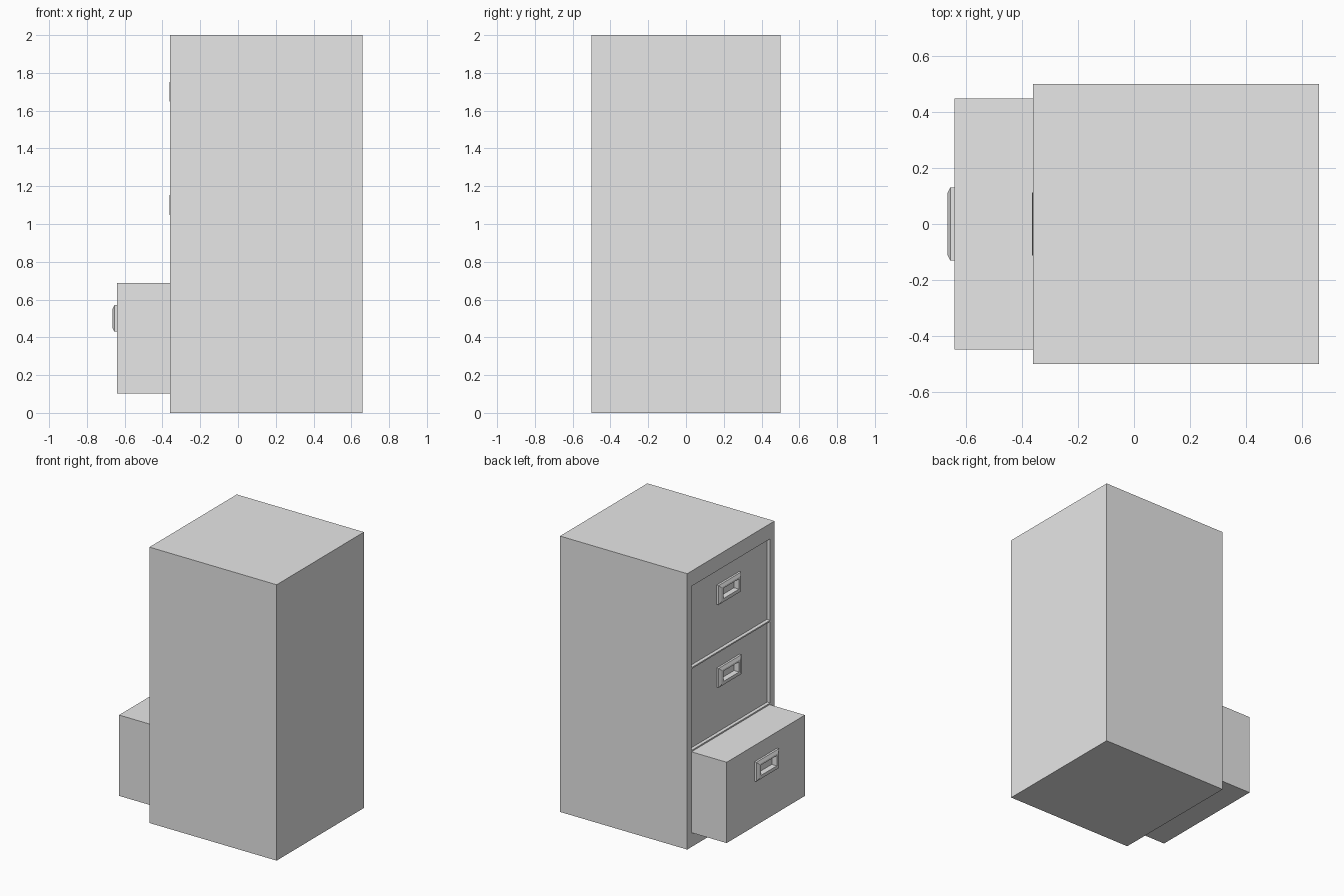
import bpy
import bmesh

cube = bpy.data.objects.get("Cube")
if cube:
    bpy.data.objects.remove(cube, do_unlink=True)

# Single painted-metal colour
metal = bpy.data.materials.new("grey_metal")
metal.use_nodes = True
GREY = (0.8, 0.8, 0.8, 1)
metal.diffuse_color = GREY
metal.node_tree.nodes["Principled BSDF"].inputs["Base Color"].default_value = GREY


def loft(name, rings, capped=True):
    """Join rectangles (x, half width, half height, centre z) along x."""
    bm = bmesh.new()
    loops = [[bm.verts.new((x, sy * w, z + sz * h))
              for sy, sz in ((-1, -1), (1, -1), (1, 1), (-1, 1))]
             for x, w, h, z in rings]
    pairs = list(zip(loops, loops[1:]))
    if capped:
        bm.faces.new(loops[0])
        bm.faces.new(loops[-1])
    else:
        pairs.append((loops[-1], loops[0]))
    for a, b in pairs:
        for i in range(4):
            j = (i + 1) % 4
            bm.faces.new((a[i], a[j], b[j], b[i]))
    bmesh.ops.recalc_face_normals(bm, faces=bm.faces)
    mesh = bpy.data.meshes.new(name)
    bm.to_mesh(mesh)
    bm.free()
    mesh.materials.append(metal)
    obj = bpy.data.objects.new(name, mesh)
    bpy.context.collection.objects.link(obj)
    return obj


FRONT, BACK = -0.36, 0.66
HALF_H = 0.295
CLEAR = 0.002

# Cabinet body, hollowed by one bay per drawer
cabinet = loft("cabinet", [(FRONT, 0.5, 1, 1), (BACK, 0.5, 1, 1)])

bays = (("bottom", 0.395, -0.64),
        ("middle", 0.995, -0.338),
        ("top", 1.595, -0.337))

for level, z, face_x in bays:
    # Bay opening
    cutter = loft(level + "_bay_cutter",
                  [(FRONT - 0.1, 0.45, HALF_H, z), (BACK - 0.03, 0.45, HALF_H, z)])
    cutter.hide_render = True
    cut = cabinet.modifiers.new("bay", "BOOLEAN")
    cut.operation = "DIFFERENCE"
    cut.solver = "EXACT"
    cut.object = cutter
    bpy.context.view_layer.objects.active = cabinet
    bpy.ops.object.modifier_apply(modifier=cut.name)
    bpy.data.objects.remove(cutter, do_unlink=True)

    # Drawer box with a finger pocket in its face
    grip_z = z + 0.105
    pocket_w, pocket_h = 0.09, 0.037
    depth_x = min(face_x + 0.95, BACK - 0.04)
    loft(level + "_drawer", [
        (depth_x, 0.45 - CLEAR, HALF_H - CLEAR, z),
        (face_x, 0.45 - CLEAR, HALF_H - CLEAR, z),
        (face_x, pocket_w, pocket_h, grip_z),
        (face_x + 0.015, pocket_w, pocket_h, grip_z)])

    # Raised, chamfered handle frame around the pocket
    loft(level + "_handle", [
        (face_x, pocket_w, pocket_h, grip_z),
        (face_x, 0.13, 0.07, grip_z),
        (face_x - 0.015, 0.13, 0.07, grip_z),
        (face_x - 0.025, 0.11, 0.05, grip_z),
        (face_x - 0.025, pocket_w, pocket_h, grip_z)], capped=False)
